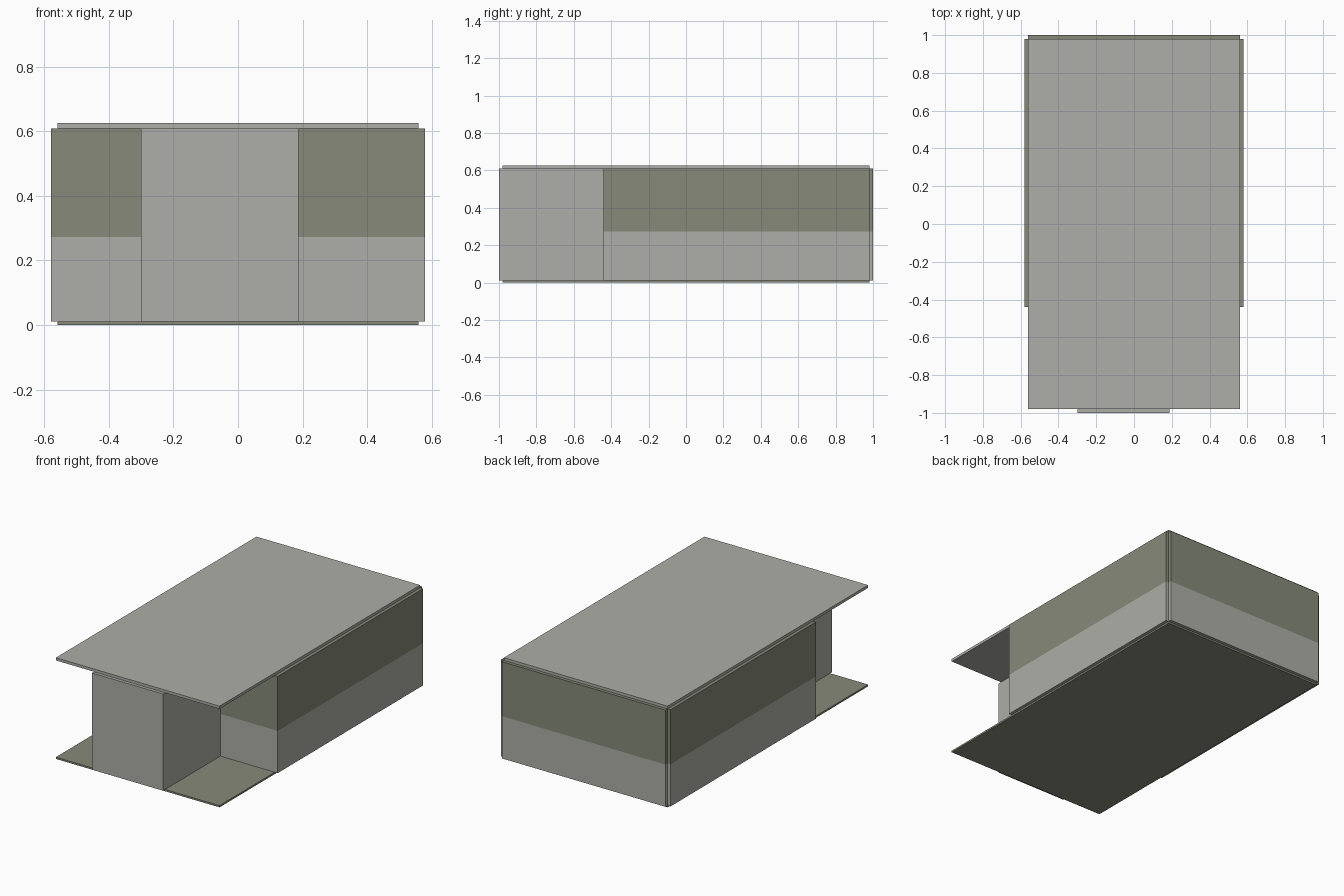
import bpy, bmesh

if "Cube" in bpy.data.objects:
    bpy.data.objects.remove(bpy.data.objects["Cube"])


def make_material(name, rgb):
    m = bpy.data.materials.new(name)
    m.diffuse_color = (*rgb, 1.0)
    m.use_nodes = True
    m.node_tree.nodes["Principled BSDF"].inputs["Base Color"].default_value = m.diffuse_color
    return m


grey = make_material("pale grey", (0.423, 0.423, 0.392))
olive = make_material("olive grey", (0.238, 0.254, 0.191))


def prism(name, outline, z0, z1, mats, split=None):
    """Extrude a plan outline; faces above the split height take the second material."""
    bm = bmesh.new()
    base = bm.faces.new([bm.verts.new((x, y, z0)) for x, y in outline])
    ext = bmesh.ops.extrude_face_region(bm, geom=[base], use_keep_orig=True)
    top = [v for v in ext["geom"] if isinstance(v, bmesh.types.BMVert)]
    bmesh.ops.translate(bm, verts=top, vec=(0, 0, z1 - z0))
    if split is not None:
        bmesh.ops.bisect_plane(bm, geom=bm.verts[:] + bm.edges[:] + bm.faces[:],
                               plane_co=(0, 0, split), plane_no=(0, 0, 1))
    bmesh.ops.recalc_face_normals(bm, faces=bm.faces[:])
    if split is not None:
        for f in bm.faces:
            f.material_index = int(f.calc_center_median().z > split)
    me = bpy.data.meshes.new(name)
    bm.to_mesh(me)
    bm.free()
    for m in mats:
        me.materials.append(m)
    ob = bpy.data.objects.new(name, me)
    bpy.context.collection.objects.link(ob)
    return ob


def rect(x0, x1, y0, y1):
    return [(x0, y0), (x1, y0), (x1, y1), (x0, y1)]


W, L, T = 0.56, 0.98, 0.02          # slab half width, half length, wall thickness
Z0, Z1 = 0.011, 0.609               # wall bottom and top
FRONT = -0.44                       # front wall line

# Floor and roof slabs
slab = rect(-W, W, -L, L)
prism("floor_slab", slab, 0.0, Z0, [olive])
prism("roof_slab", slab, Z1, 0.626, [grey])

# Main walls, notched at the two back corners, olive above a grey band
walls = [(-W - T, FRONT), (W + T, FRONT), (W + T, L), (W, L),
         (W, L + T), (-W, L + T), (-W, L), (-W - T, L)]
prism("main_walls", walls, Z0, Z1, [grey, olive], split=0.272)

# Off-centre entrance block under the roof overhang
prism("entrance_block", rect(-0.30, 0.187, -L - T, FRONT), Z0, Z1, [grey])
